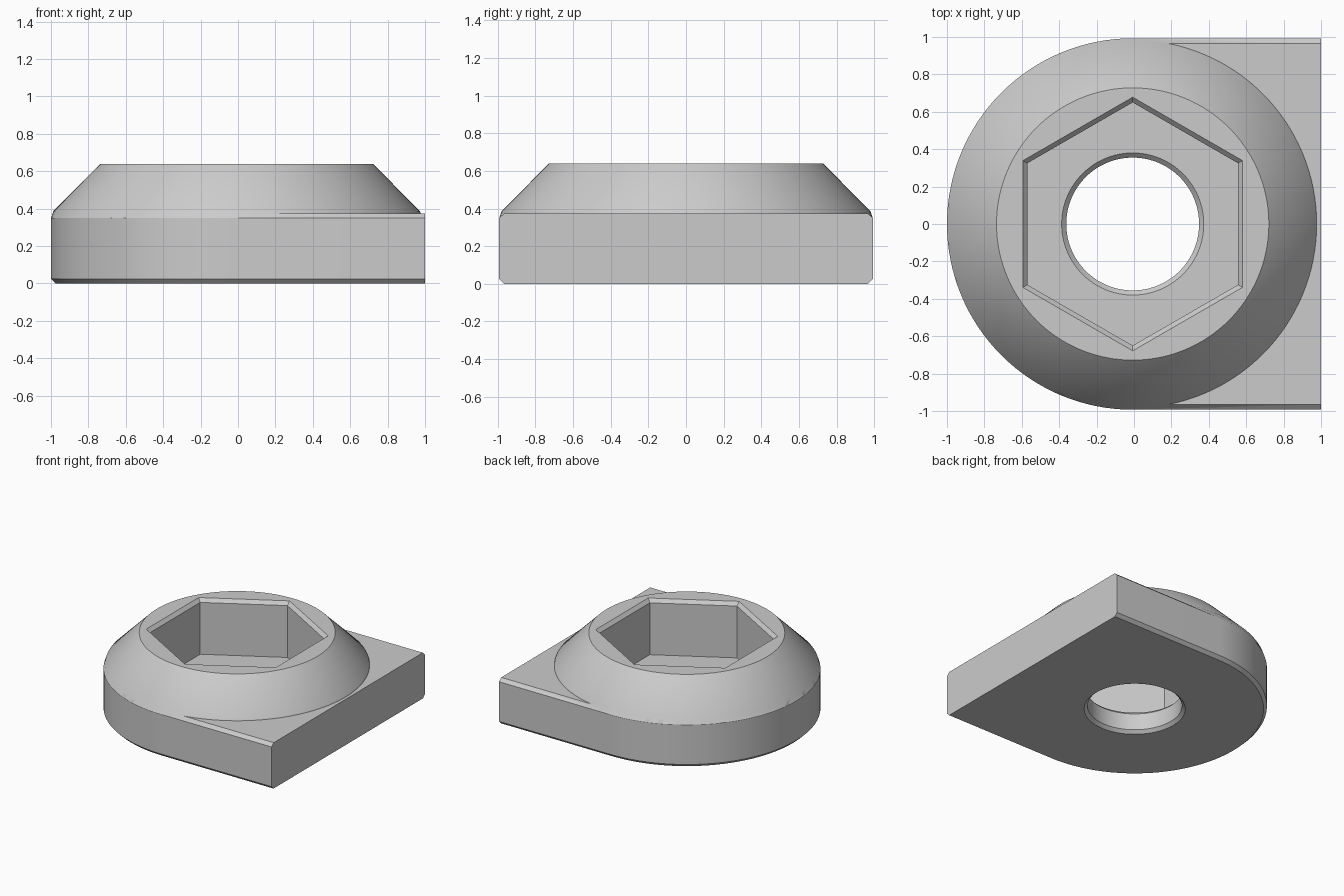
import bpy, bmesh, math

cube = bpy.data.objects.get("Cube")
if cube:
    bpy.data.objects.remove(cube, do_unlink=True)

CX = -0.007     # axis of the round end
R = 0.993       # radius of the round end
HEX = math.radians(30)

grey = bpy.data.materials.new("plain grey")
grey.use_nodes = True
colour = (0.6, 0.6, 0.6, 1)
grey.diffuse_color = colour
grey.node_tree.nodes["Principled BSDF"].inputs["Base Color"].default_value = colour


def loft(name, rings):
    """Solid through a stack of closed rings of equal length, capped at both ends."""
    bm = bmesh.new()
    loops = [[bm.verts.new(p) for p in ring] for ring in rings]
    n = len(loops[0])
    for a, b in zip(loops, loops[1:]):
        for i in range(n):
            j = (i + 1) % n
            bm.faces.new((a[i], a[j], b[j], b[i]))
    bm.faces.new(loops[0][::-1])
    bm.faces.new(loops[-1])
    bmesh.ops.recalc_face_normals(bm, faces=bm.faces)
    mesh = bpy.data.meshes.new(name)
    bm.to_mesh(mesh)
    bm.free()
    mesh.materials.append(grey)
    ob = bpy.data.objects.new(name, mesh)
    bpy.context.collection.objects.link(ob)
    return ob


def lathe(name, profile, sides=128, turn=0.0):
    """Turn a (radius, height) profile about the axis of the round end."""
    angles = [turn + math.tau * i / sides for i in range(sides)]
    return loft(name, [[(CX + r * math.cos(a), r * math.sin(a), z) for a in angles]
                       for r, z in profile])


def d_ring(r, z, steps=64):
    """Half circle on the left, straight sides running to the flat end."""
    arc = [math.pi / 2 + math.pi * i / steps for i in range(steps + 1)]
    ring = [(CX + r * math.cos(a), r * math.sin(a), z) for a in arc]
    return ring + [(1, -r, z), (1, r, z)]


def combine(target, other, operation):
    mod = target.modifiers.new(operation.lower(), 'BOOLEAN')
    mod.operation, mod.solver, mod.object = operation, 'EXACT', other
    bpy.context.view_layer.objects.active = target
    bpy.ops.object.modifier_apply(modifier=mod.name)
    bpy.data.objects.remove(other, do_unlink=True)


# Chamfered base plate with one round end
body = loft("nut_body", [d_ring(R - 0.025, 0), d_ring(R, 0.025),
                         d_ring(R, 0.35), d_ring(R - 0.028, 0.375)])

# Conical collar on top
collar = lathe("collar", [(0.9, 0.2), (R - 0.001, 0.35), (0.98, 0.387), (0.728, 0.64)])
combine(body, collar, 'UNION')

# Hexagonal pocket with a bevelled rim
pocket = lathe("pocket_cutter", [(0.65, 0.187), (0.65, 0.612), (0.678, 0.64), (0.688, 0.65)],
               sides=6, turn=HEX)
combine(body, pocket, 'DIFFERENCE')

# Through hole, countersunk at both ends
hole = lathe("hole_cutter", [(0.39, -0.01), (0.38, 0), (0.355, 0.025),
                             (0.355, 0.162), (0.38, 0.187), (0.39, 0.197)])
combine(body, hole, 'DIFFERENCE')

# Smooth curved walls, keep the chamfers crisp
bpy.ops.object.select_all(action='DESELECT')
body.select_set(True)
bpy.context.view_layer.objects.active = body
bpy.ops.object.shade_smooth_by_angle(angle=math.radians(35))
